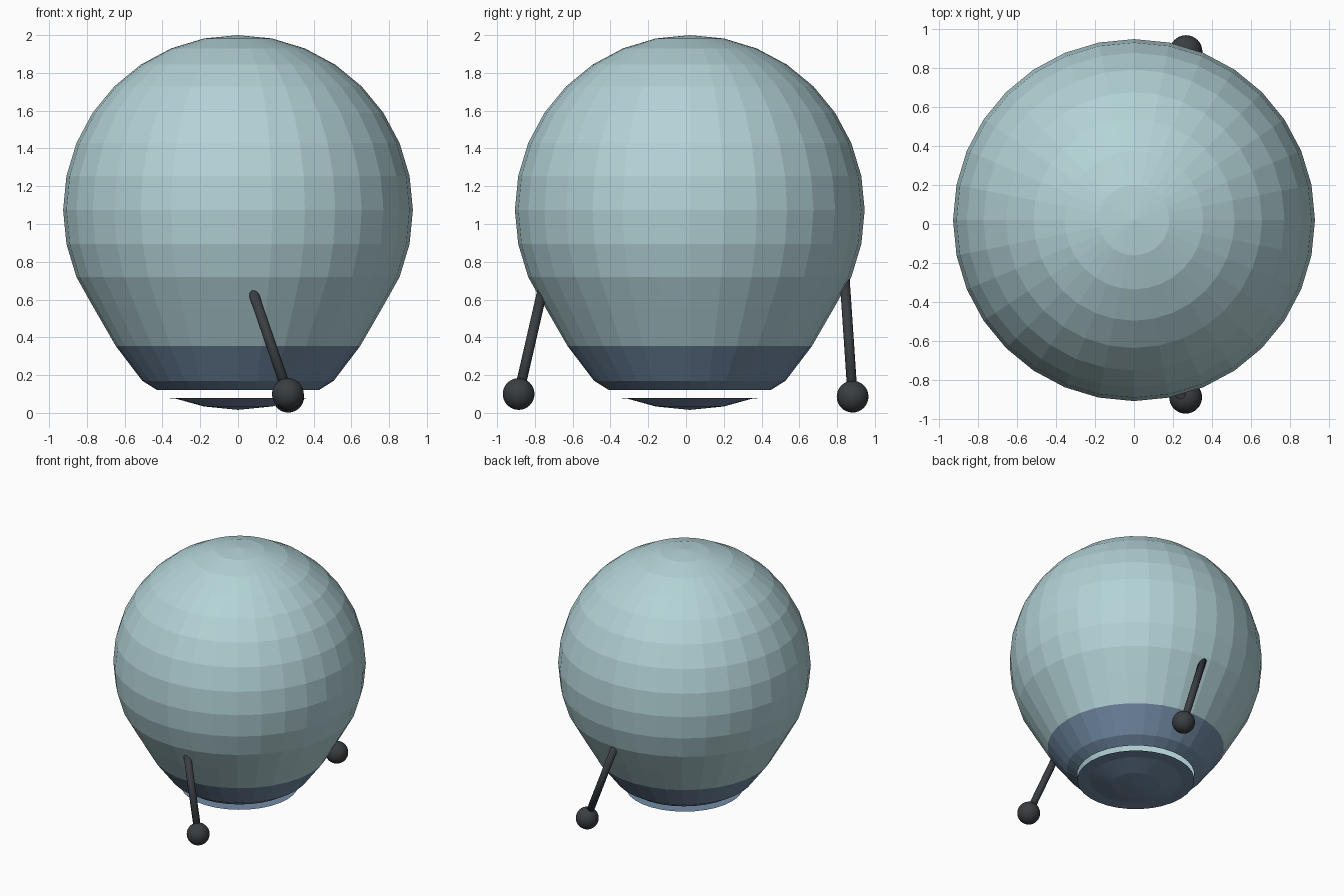
import bpy, bmesh, math
from mathutils import Vector

if "Cube" in bpy.data.objects:
    bpy.data.objects.remove(bpy.data.objects["Cube"])


def material(name, rgb):
    m = bpy.data.materials.new(name)
    m.diffuse_color = (*rgb, 1.0)
    m.use_nodes = True
    m.node_tree.nodes["Principled BSDF"].inputs["Base Color"].default_value = m.diffuse_color
    return m


SHELL = material("pale_teal", (0.45, 0.65, 0.68))
BASE = material("slate_blue", (0.17, 0.26, 0.38))
DARK = material("charcoal", (0.042, 0.048, 0.054))
CENTRE_Y = 0.02
SIDES = 32


def add_object(name, bm, mats, smooth=False):
    me = bpy.data.meshes.new(name)
    for f in bm.faces:
        f.smooth = smooth
    bm.to_mesh(me)
    bm.free()
    for m in mats:
        me.materials.append(m)
    ob = bpy.data.objects.new(name, me)
    bpy.context.collection.objects.link(ob)
    return ob


def lathe(profile):
    """Spin (radius, height) points about the body axis; radius 0 becomes a pole."""
    bm = bmesh.new()
    rings = []
    for r, z in profile:
        n = 1 if r == 0 else SIDES
        rings.append([bm.verts.new((r * math.cos(2 * math.pi * i / SIDES),
                                    CENTRE_Y + r * math.sin(2 * math.pi * i / SIDES), z))
                      for i in range(n)])
    for a, b in zip(rings, rings[1:]):
        for i in range(SIDES):
            j = (i + 1) % SIDES
            quad = [a[i % len(a)], a[j % len(a)], b[j % len(b)], b[i % len(b)]]
            bm.faces.new(list(dict.fromkeys(quad)))
    return bm


# hollow body: a sphere above, tapering to an open bottom, lower band in blue
R, CZ = 0.926, 1.074
taper = [(0.43, 0.122), (0.507, 0.17), (0.647, 0.354), (0.763, 0.555)]
sphere = [(R * math.sin(a), CZ + R * math.cos(a))
          for a in (math.radians(11.25 * k) for k in range(10, 0, -1))]
bm = lathe(taper + sphere + [(0, CZ + R)])
bm.normal_update()
for f in bm.faces:
    f.material_index = 1 if f.calc_center_median().z < 0.354 else 0
add_object("body_shell", bm, [SHELL, BASE])

# separate floating bottom plate: flat rim with a shallow domed underside
bm = lathe([(0, 0.016), (0.18, 0.034), (0.336, 0.077), (0.43, 0.079), (0, 0.079)])
add_object("bottom_plate", bm, [BASE])


# side legs: slim rod running into the body, with a ball foot
def leg(side, foot, entry):
    foot, entry = Vector(foot), Vector(entry)
    top = entry + (entry - foot).normalized() * 0.07
    axis = top - foot
    bm = bmesh.new()
    bmesh.ops.create_cone(bm, cap_ends=True, segments=16, radius1=0.027,
                          radius2=0.027, depth=axis.length)
    rot = axis.to_track_quat('Z', 'Y').to_matrix()
    bmesh.ops.rotate(bm, verts=bm.verts, matrix=rot)
    bmesh.ops.translate(bm, verts=bm.verts, vec=(foot + top) / 2)
    add_object(side + "_leg_rod", bm, [DARK], True)
    bm = bmesh.new()
    bmesh.ops.create_uvsphere(bm, u_segments=32, v_segments=16, radius=0.084)
    bmesh.ops.translate(bm, verts=bm.verts, vec=foot)
    add_object(side + "_leg_ball", bm, [DARK], True)


leg("front", (0.264, -0.886, 0.1), (0.088, -0.768, 0.615))
leg("back", (0.266, 0.882, 0.086), (0.055, 0.842, 0.68))
